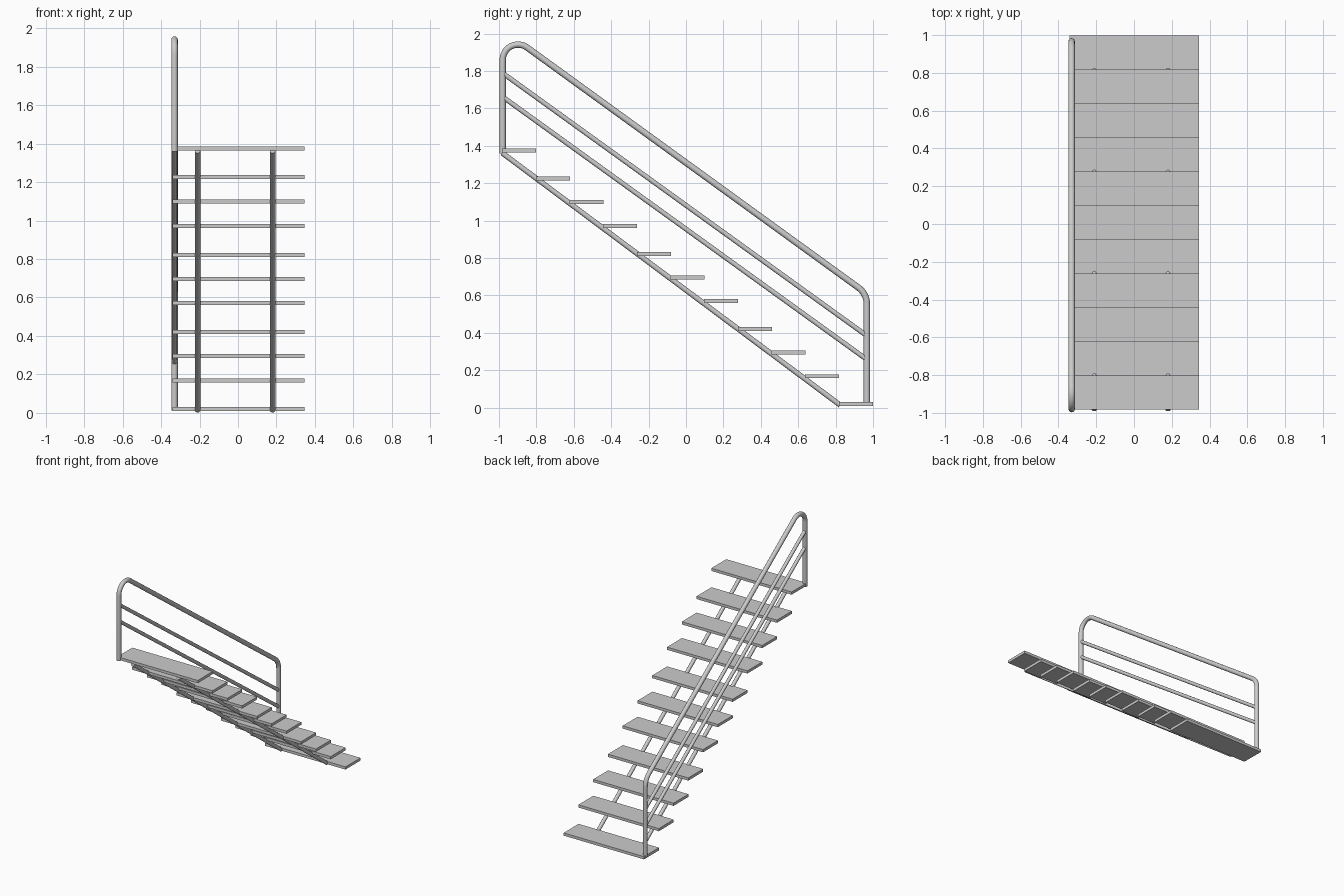
import bpy, math
from mathutils import Vector

if "Cube" in bpy.data.objects:
    bpy.data.objects.remove(bpy.data.objects["Cube"])


def tube(name, x, path, radius):
    """Capped round tube through (y, z) points at a fixed x."""
    cu = bpy.data.curves.new(name, 'CURVE')
    cu.dimensions = '3D'
    cu.bevel_depth = radius
    cu.bevel_resolution = 4
    cu.use_fill_caps = True
    sp = cu.splines.new('POLY')
    sp.points.add(len(path) - 1)
    for p, (y, z) in zip(sp.points, path):
        p.co = (x, y, z, 1)
    ob = bpy.data.objects.new(name, cu)
    bpy.context.collection.objects.link(ob)
    bpy.ops.object.select_all(action='DESELECT')
    ob.select_set(True)
    bpy.context.view_layer.objects.active = ob
    bpy.ops.object.convert(target='MESH')
    bpy.ops.object.shade_smooth_by_angle(angle=math.radians(40))


def fillet(a, b, c, r, n=12):
    """Arc points rounding the corner b between a and c."""
    a, b, c = Vector(a), Vector(b), Vector(c)
    u, v = (a - b).normalized(), (c - b).normalized()
    half = u.angle(v) / 2
    centre = b + (u + v).normalized() * r / math.sin(half)
    s = b + u * r / math.tan(half) - centre
    e = b + v * r / math.tan(half) - centre
    w = s.angle(e)
    return [tuple(centre + (s * math.sin((1 - i / n) * w) + e * math.sin(i / n * w)) / math.sin(w))
            for i in range(n + 1)]


# Treads, bottom to top
heights = [0.02, 0.168, 0.295, 0.421, 0.571, 0.696, 0.822, 0.972, 1.099, 1.226, 1.374]
for i, z in enumerate(heights):
    bpy.ops.mesh.primitive_cube_add(size=1, location=(0.002, 0.908 - 0.18 * i, z))
    ob = bpy.context.object
    ob.name = f"tread_{i + 1}"
    ob.scale = (0.686, 0.182, 0.021)

# Two sloping support tubes under the treads
for side, x in (("left", -0.21), ("right", 0.18)):
    tube(f"stringer_{side}", x, [(-0.983, 1.362), (0.825, 0.013)], 0.014)

# Handrail with its posts, bent from one tube
RX = -0.33
foot_top, bend_top = (-0.98, 1.36), (-0.98, 2.02)
bend_low, foot_low = (0.967, 0.609), (0.967, 0.012)
tube("handrail", RX,
     [foot_top] + fillet(foot_top, bend_top, bend_low, 0.082)
     + fillet(bend_top, bend_low, foot_low, 0.11) + [foot_low], 0.017)

# Two middle rails
for i, z in enumerate((1.785, 1.658)):
    tube(f"middle_rail_{i + 1}", RX, [(-0.975, z), (0.962, z - 1.397)], 0.013)
